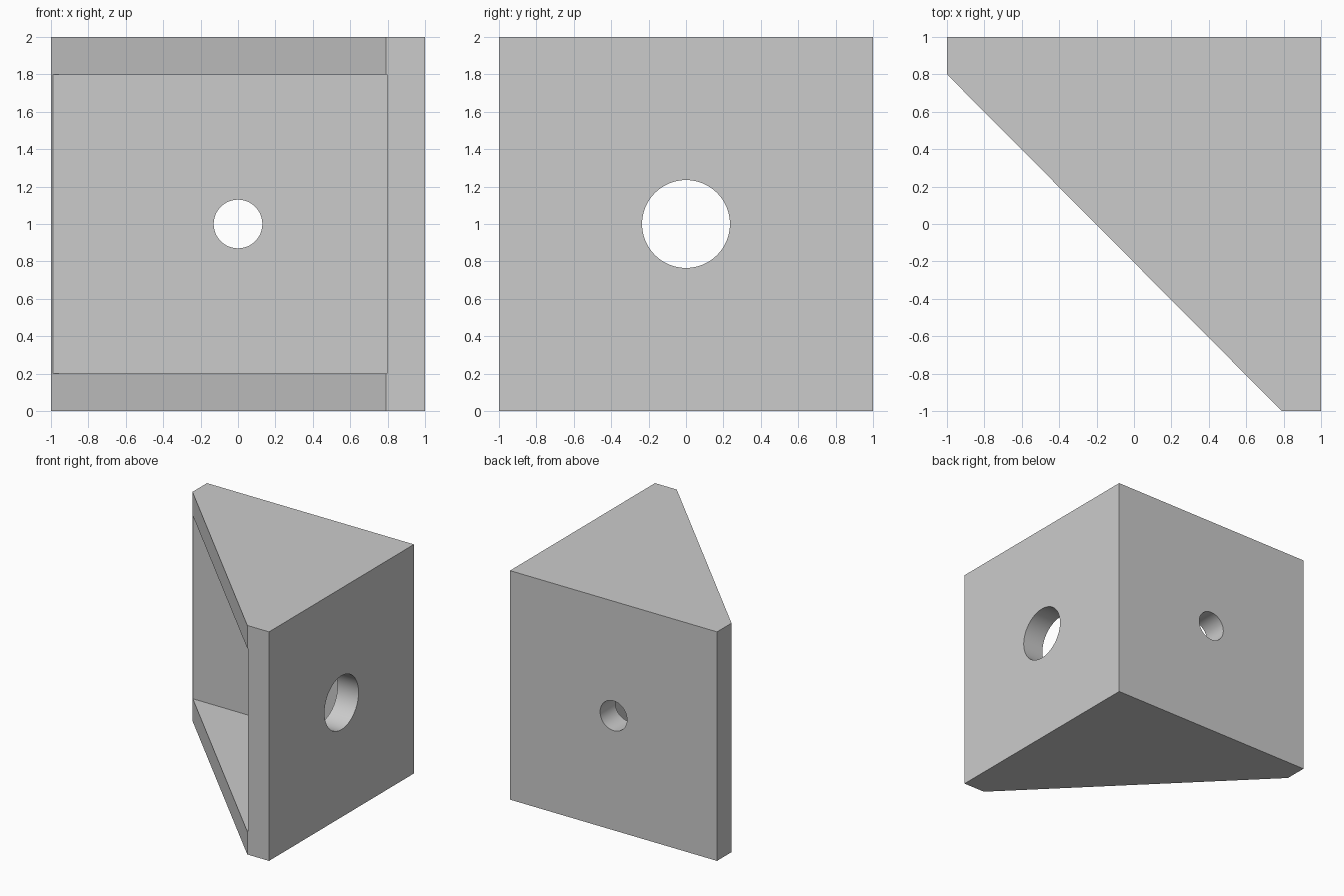
import bpy
import bmesh
import math

if "Cube" in bpy.data.objects:
    bpy.data.objects.remove(bpy.data.objects["Cube"], do_unlink=True)

grey = bpy.data.materials.new("plain grey")
grey.use_nodes = True
colour = (0.6, 0.6, 0.6, 1)
grey.diffuse_color = colour
grey.node_tree.nodes["Principled BSDF"].inputs["Base Color"].default_value = colour


def prism(name, outline, z0, z1):
    """Upright prism over a flat outline."""
    bm = bmesh.new()
    face = bm.faces.new([bm.verts.new((x, y, z0)) for x, y in outline])
    top = bmesh.ops.extrude_face_region(bm, geom=[face])["geom"]
    verts = [v for v in top if isinstance(v, bmesh.types.BMVert)]
    bmesh.ops.translate(bm, verts=verts, vec=(0, 0, z1 - z0))
    bmesh.ops.recalc_face_normals(bm, faces=bm.faces[:])
    mesh = bpy.data.meshes.new(name)
    bm.to_mesh(mesh)
    bm.free()
    mesh.materials.append(grey)
    obj = bpy.data.objects.new(name, mesh)
    bpy.context.collection.objects.link(obj)
    return obj


def drill(name, radius, location, rotation):
    bpy.ops.mesh.primitive_cylinder_add(
        vertices=64, radius=radius, depth=0.6, location=location, rotation=rotation)
    obj = bpy.context.object
    obj.name = name
    obj.data.materials.append(grey)
    return obj


# Corner bracket body with a slanted open side
bracket = prism("corner_bracket",
                [(-1, 0.8), (0.79, -1), (1, -1), (1, 1), (-1, 1)], 0, 2)

# Hollow between the two walls and two end plates, and the bolt holes
cutters = [
    prism("hollow_cutter", [(-2, -2), (0.797, -2), (0.797, 0.79), (-2, 0.79)], 0.2, 1.8),
    drill("side_hole_cutter", 0.235, (0.9, 0, 1), (0, math.pi / 2, 0)),
    drill("back_hole_cutter", 0.13, (0, 0.9, 1), (math.pi / 2, 0, 0)),
]
for cutter in cutters:
    mod = bracket.modifiers.new(cutter.name, "BOOLEAN")
    mod.operation = "DIFFERENCE"
    mod.solver = "EXACT"
    mod.object = cutter

# Apply the cuts, then remove the cutters
bpy.ops.object.select_all(action="DESELECT")
bpy.context.view_layer.objects.active = bracket
bracket.select_set(True)
for mod in list(bracket.modifiers):
    bpy.ops.object.modifier_apply(modifier=mod.name)
for cutter in cutters:
    bpy.data.objects.remove(cutter, do_unlink=True)
bpy.ops.object.shade_smooth_by_angle(angle=math.radians(30))
